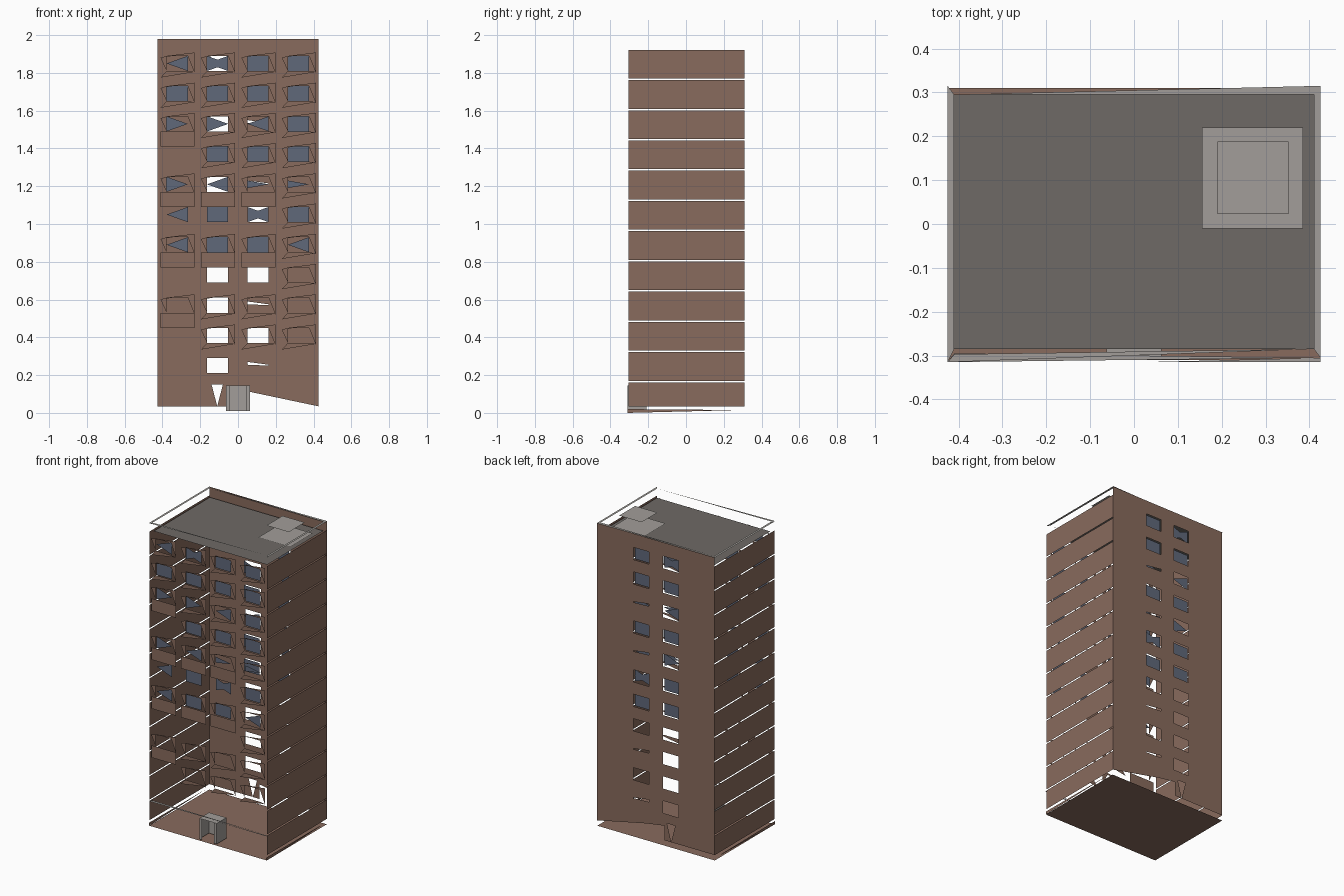
import bpy, bmesh

cube = bpy.data.objects.get("Cube")
if cube:
    bpy.data.objects.remove(cube, do_unlink=True)


def material(name, rgb):
    m = bpy.data.materials.new(name)
    m.use_nodes = True
    m.diffuse_color = (*rgb, 1)
    m.node_tree.nodes["Principled BSDF"].inputs["Base Color"].default_value = (*rgb, 1)
    return m


BRICK = material("brown_brick", (0.25, 0.147, 0.11))
GLASS = material("blue_glass", (0.115, 0.14, 0.195))
ROOF = material("dark_roof", (0.156, 0.144, 0.133))
STONE = material("pale_stone", (0.36, 0.34, 0.32))


def build(name, polys, mat):
    """Object made of flat polygons."""
    bm = bmesh.new()
    for poly in polys:
        bm.faces.new([bm.verts.new(p) for p in poly])
    bmesh.ops.remove_doubles(bm, verts=bm.verts, dist=0.0001)
    mesh = bpy.data.meshes.new(name)
    bm.to_mesh(mesh)
    bm.free()
    mesh.materials.append(mat)
    obj = bpy.data.objects.new(name, mesh)
    bpy.context.collection.objects.link(obj)
    return obj


def upright(y, pts):
    return [(x, y, z) for x, z in pts]


def flat(z, pts):
    return [(x, y, z) for x, y in pts]


def rect(x0, x1, z0, z1):
    return [(x0, z0), (x1, z0), (x1, z1), (x0, z1)]


W, D = 0.425, 0.31
HW, HH = 0.056, 0.04
COLS = [-0.322, -0.108, 0.106, 0.32]
STEP = 0.16
row_z = lambda r: 1.85 - STEP * r

# Back wall with two columns of openings, some closed down to slits
SLITS = (2, 4, 8, 10)
back = []
edges = [-W, COLS[1] - HW, COLS[1] + HW, COLS[2] - HW, COLS[2] + HW, W]
for r in range(11):
    z = row_z(r)
    top = 1.98 if r == 0 else z + STEP - HH
    back.append(rect(-W, W, z + HH, top))
    for i in (0, 2, 4):
        back.append(rect(edges[i], edges[i + 1], z - HH, z + HH))
    if r in SLITS:
        x0, x1 = edges[3:5]
        back.append([(x0, z + 0.02), (x1, z + 0.005), (x1, z + HH), (x0, z + HH)])
        back.append([(x0, z - HH), (x1, z - HH), (x1, z), (x0, z + 0.005)])
low = row_z(10) - HH
back += [rect(-W, W, 0.15, low),
         [(-W, 0.15), (-W, 0.035), (-0.11, 0.035), (-0.14, 0.15)],
         [(-0.08, 0.15), (-0.11, 0.035), (-0.06, 0.035), (-0.06, 0.15)],
         [(-0.06, 0.15), (-0.06, 0.13), (0.07, 0.11), (W, 0.035), (W, 0.15)]]
build("back_wall", [upright(D, p) for p in back], BRICK)

# Side walls: one panel per storey with narrow gaps
for side, s in (("left", 1), ("right", -1)):
    panels = []
    for i in range(12):
        z0 = 0.035 if i == 0 else 0.01 + STEP * i
        z1 = 0.162 + STEP * i
        panels.append([(s * W, -D + 0.005, z0), (s * W, D, z0),
                       (s * W, D, z1), (s * W, -D + 0.005, z1)])
    panels.append([(s * W, -D, 0), (s * W, 0.28, 0.015), (s * W, -D, 0.02)])
    build(side + "_wall_panels", panels, BRICK)

# Front panels around the windows: p = short, d = deep apron, . = none
PANELS = ["pppp", "pppp", "dppp", ".ppp", "dddp",
          "...p", "dddp", "...p", "dppp", ".ppp"]
front = []
for r, line in enumerate(PANELS):
    z = row_z(r)
    for c, kind in zip(COLS, line):
        if kind == ".":
            continue
        l, rt, lo, ro = c - HW, c + HW, c - 0.088, c + 0.092
        front.append([(lo, z + 0.03), (l, z + HH), (rt, z + HH), (ro, z + 0.058)])
        front.append([(ro, z + 0.058), (rt, z + HH), (ro, z - 0.05)])
        front.append([(lo, z + 0.03), (l, z - HH), (l, z + HH)])
        if kind == "d":
            front.append(rect(lo, ro, z - 0.12, z - HH))
        else:
            front.append([(lo, z - 0.075), (ro, z - 0.045), (rt, z - HH), (l, z - HH)])
build("front_panels", [upright(-D, p) for p in front], BRICK)

# Window panes: F = full, L / R = triangle pointing that way, X = both, S = slim
PANES = ["LXFF", "FFFF", "RRLF", ".FFF", "RLSS", "LFXF", "LFFL"]


def pane(c, z, kind):
    l, r, b, t = c - HW, c + HW, z - HH, z + HH
    left = [(l, z), (r, b), (r, t)]
    right = [(r, z), (l, t), (l, b)]
    slim = [(l, z + 0.02), (l, z - 0.02), (r, z)]
    return {"F": [rect(l, r, b, t)], "L": [left], "R": [right],
            "X": [left, right], "S": [slim], ".": []}[kind]


for name, y, cols in (("front_panes", -D + 0.008, range(4)),
                      ("back_panes", D - 0.012, (1, 2))):
    glass = []
    for r, line in enumerate(PANES):
        for i in cols:
            offset = 0.001 * (line[i] == "X")
            for k, p in enumerate(pane(COLS[i], row_z(r), line[i])):
                glass.append(upright(y + k * offset, p))
    build(name, glass, GLASS)

# Floor and roof decks
build("floor", [flat(0.0, rect(-W, W, -D, D))], BRICK)
build("roof", [flat(1.92, rect(-0.41, 0.41, -0.285, 0.295))], ROOF)

# Thin parapet coping around the roof edge
build("roof_coping", [
    flat(1.98, [(-W, -0.315), (-0.41, -0.285), (-0.41, 0.295), (-W, 0.315)]),
    flat(1.98, [(W, -0.305), (0.41, -0.285), (0.41, 0.295), (W, 0.315)]),
    flat(1.98, [(-W, -0.315), (0.41, -0.285), (-0.41, -0.297)]),
    flat(1.98, [(-0.41, 0.295), (0.41, 0.295), (W, 0.315)])], STONE)

# Stair house slabs
build("stair_house_base", [flat(1.926, rect(0.155, 0.385, -0.01, 0.22))], STONE)
build("stair_house_top", [flat(2.0, rect(0.19, 0.352, 0.023, 0.188))], STONE)

# Ground storey ledge, broken by the entrance
build("ledge", [
    flat(0.163, [(-W, -0.315), (0.41, -0.305), (-0.41, -0.295)]),
    flat(0.160, [(0.02, -0.315), (W, -0.315), (W, -0.305)])], STONE)

# Entrance porch, open at the front
px, py0, py1, pz0, pz1 = 0.063, -0.31, -0.21, 0.01, 0.145
porch = [flat(pz1, rect(-px, px, py0, py1)), upright(py1, rect(-px, px, pz0, pz1))]
for s in (-1, 1):
    porch.append([(s * px, py0, pz0), (s * px, py1, pz0),
                  (s * px, py1, pz1), (s * px, py0, pz1)])
    porch.append(upright(py0, rect(*sorted((s * px, s * 0.045)), pz0, pz1)))
build("entrance_porch", porch, STONE)
